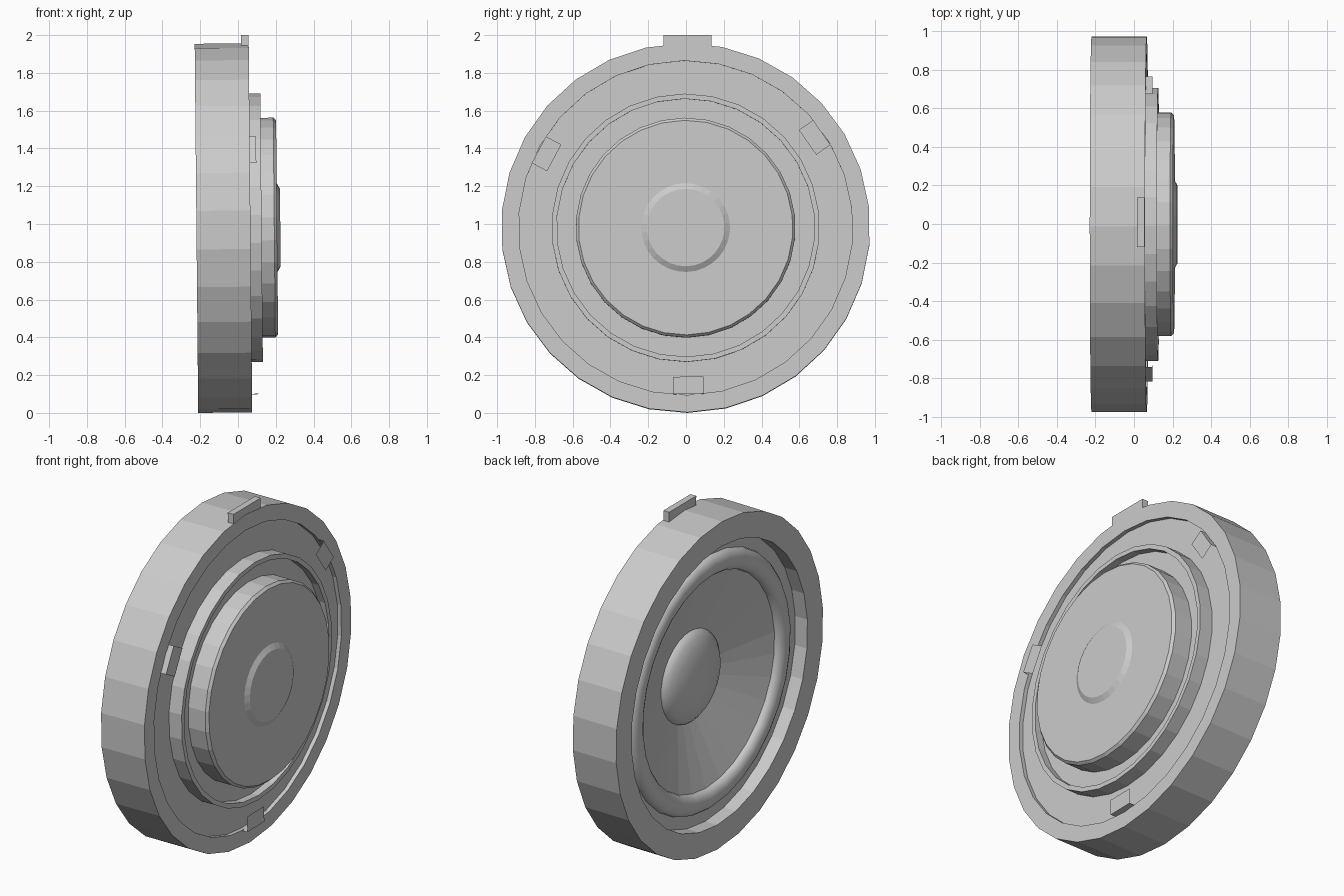
import bpy, bmesh, math
from mathutils import Matrix

if "Cube" in bpy.data.objects:
    bpy.data.objects.remove(bpy.data.objects["Cube"])

SIDES = 30
# local axis runs along x; the whole driver leans very slightly about y
PLACE = Matrix.Translation((0, -0.002, 0.979)) @ Matrix.Rotation(-0.0095, 4, 'Y')


def finish(name, bm, smooth=False, recalc=True):
    if recalc:
        bmesh.ops.recalc_face_normals(bm, faces=bm.faces)
    for f in bm.faces:
        f.smooth = smooth
    me = bpy.data.meshes.new(name)
    bm.to_mesh(me)
    bm.free()
    me.transform(PLACE)
    ob = bpy.data.objects.new(name, me)
    bpy.context.collection.objects.link(ob)
    return ob


def lathe(name, profile, smooth=False):
    """Revolve (axial, radius) points around the x axis."""
    bm = bmesh.new()
    rings = []
    for a, r in profile:
        if r == 0:
            rings.append([bm.verts.new((a, 0, 0))] * SIDES)
            continue
        ring = []
        for i in range(SIDES):
            t = 2 * math.pi * i / SIDES - math.pi / 2 + 0.01
            ring.append(bm.verts.new((a, r * math.cos(t), r * math.sin(t))))
        rings.append(ring)
    for p, q in zip(rings, rings[1:]):
        for i in range(SIDES):
            j = (i + 1) % SIDES
            bm.faces.new(list(dict.fromkeys((p[i], p[j], q[j], q[i]))))
    return finish(name, bm, smooth)


# outer rim with front recess, back recess and raised basket ring
lathe("rim_and_basket", [
    (-0.14, 0.75), (-0.14, 0.83), (-0.22, 0.83), (-0.22, 0.977),
    (0.066, 0.977), (0.066, 0.885), (0.042, 0.885), (0.042, 0.71),
    (0.125, 0.71), (0.125, 0.683), (0.08, 0.683), (0.08, 0.57)])

# half-round rubber surround
N = 8
lathe("surround", [(-0.14 - 0.045 * math.sin(math.pi * k / N),
                    0.695 + 0.062 * math.cos(math.pi * k / N))
                   for k in range(N + 1)], smooth=True)

# cone
lathe("cone", [(-0.14, 0.634), (-0.02, 0.26)])

# domed dust cap
lathe("dust_cap", [(-0.015 - 0.09 * math.sin(math.pi / 2 * k / 6),
                    0.275 * math.cos(math.pi / 2 * k / 6) if k < 6 else 0)
                   for k in range(7)], smooth=True)

# magnet with small edge bevel and raised centre plate
lathe("magnet", [(0.08, 0.582), (0.192, 0.582), (0.207, 0.568), (0.207, 0.235),
                 (0.224, 0.205), (0.224, 0)])

# thin hooked clips around the back of the rim
for n, deg in enumerate((271, 152, 35)):
    bm = bmesh.new()
    rows = []
    for a, r in ((0.042, 0.88), (0.1, 0.88), (0.1, 0.788)):
        rows.append([bm.verts.new((a, r, s * 0.08)) for s in (-1, 1)])
    for p, q in zip(rows, rows[1:]):
        bm.faces.new((p[0], p[1], q[1], q[0]))
    bmesh.ops.solidify(bm, geom=bm.faces[:], thickness=0.003)
    bm.transform(Matrix.Rotation(math.radians(deg), 4, 'X'))
    finish(f"clip_{n + 1}", bm)

# key tab on top of the rim
bm = bmesh.new()
bmesh.ops.create_cube(bm, size=1)
bm.transform(Matrix.Translation((0.045, 0.01, 0.981)) @ Matrix.Diagonal((0.038, 0.256, 0.08, 1)))
finish("top_tab", bm)
